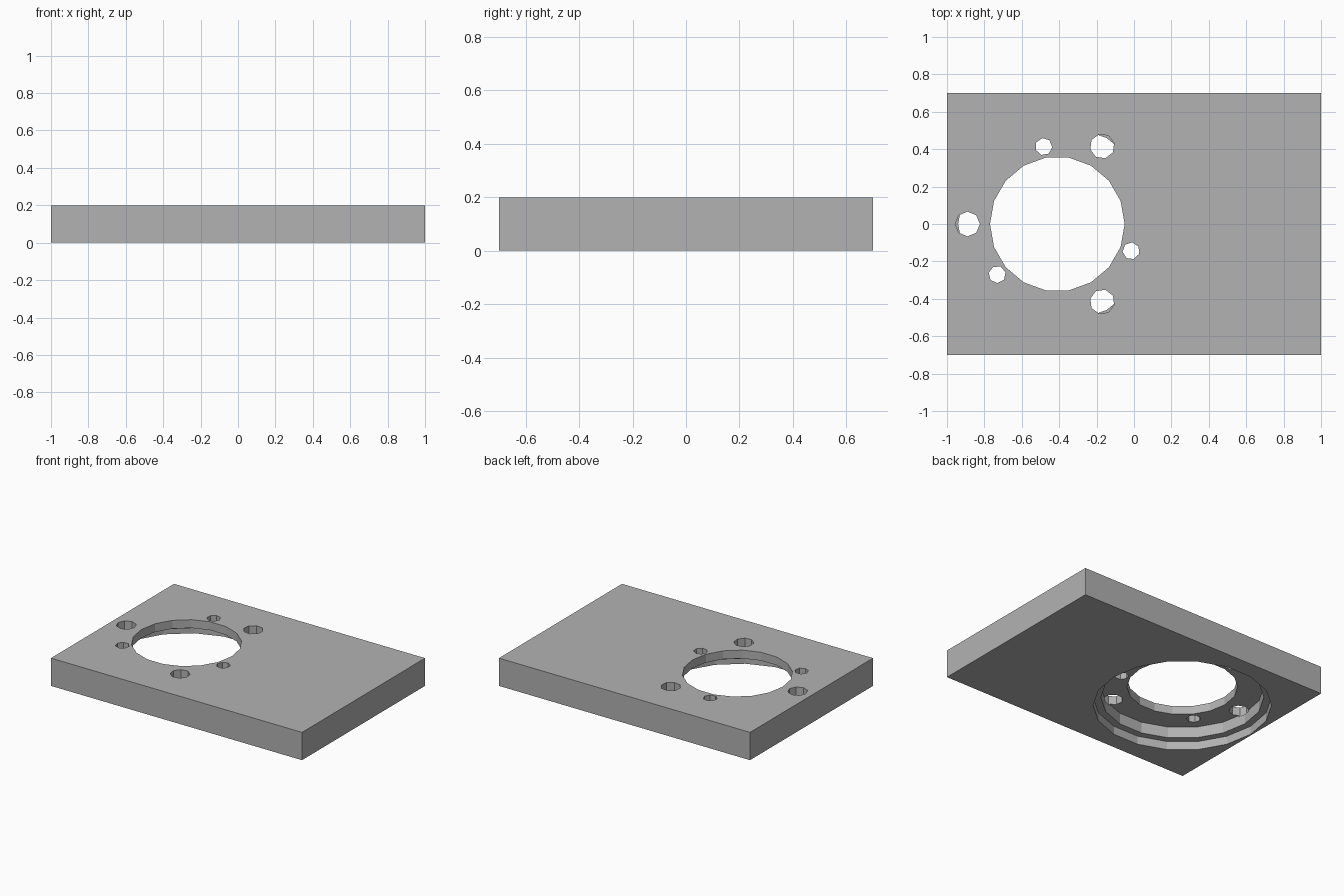
import bpy
import bmesh
from math import cos, sin, pi, radians

default = bpy.data.objects.get("Cube")
if default:
    bpy.data.objects.remove(default, do_unlink=True)

grey = bpy.data.materials.new("plain grey")
grey.use_nodes = True
colour = (0.448, 0.448, 0.448, 1)
grey.diffuse_color = colour
grey.node_tree.nodes["Principled BSDF"].inputs["Base Color"].default_value = colour

BORE_X = -0.41


def make_object(name, bm):
    bmesh.ops.recalc_face_normals(bm, faces=bm.faces)
    mesh = bpy.data.meshes.new(name)
    bm.to_mesh(mesh)
    bm.free()
    mesh.materials.append(grey)
    obj = bpy.data.objects.new(name, mesh)
    bpy.context.collection.objects.link(obj)
    return obj


def turned_cutter(name, profile, x, y, sides, turn=0.0):
    """Solid of stacked rings; profile lists (radius, height) upwards."""
    bm = bmesh.new()
    rings = []
    for r, z in profile:
        angles = [turn + 2 * pi * i / sides for i in range(sides)]
        rings.append([bm.verts.new((x + r * cos(a), y + r * sin(a), z)) for a in angles])
    for low, high in zip(rings, rings[1:]):
        for i in range(sides):
            j = (i + 1) % sides
            bm.faces.new((low[i], low[j], high[j], high[i]))
    bm.faces.new(rings[0][::-1])
    bm.faces.new(rings[-1])
    return make_object(name, bm)


# Flat rectangular plate
bm = bmesh.new()
bmesh.ops.create_cube(bm, size=1)
bmesh.ops.scale(bm, vec=(2, 1.4, 0.2), verts=bm.verts)
bmesh.ops.translate(bm, vec=(0, 0, 0.1), verts=bm.verts)
plate = make_object("mounting_plate", bm)

# Through bore with two wider steps opening underneath
steps = [(0.58, -0.1), (0.58, 0.06), (0.53, 0.06), (0.53, 0.14), (0.36, 0.14), (0.36, 0.3)]
cutters = [turned_cutter("stepped_bore_cutter", steps, BORE_X, 0, 18)]

# Alternating large and small screw holes around the bore
for name, start, distance, radius, sides in (
        ("large_hole_cutter", 60, 0.48, 0.066, 8),
        ("small_hole_cutter", 100, 0.42, 0.046, 7)):
    for k in range(3):
        a = radians(start + 120 * k)
        cutters.append(turned_cutter(name, [(radius, 0.13), (radius, 0.3)],
                                     BORE_X + distance * cos(a), distance * sin(a),
                                     sides, a))

# Cut the openings and keep only the finished plate
for cutter in cutters:
    cut = plate.modifiers.new(cutter.name, 'BOOLEAN')
    cut.operation = 'DIFFERENCE'
    cut.solver = 'EXACT'
    cut.object = cutter
bpy.context.view_layer.update()
finished = bpy.data.meshes.new_from_object(
    plate.evaluated_get(bpy.context.evaluated_depsgraph_get()))
plate.modifiers.clear()
plate.data = finished
finished.materials.clear()
finished.materials.append(grey)
for face in finished.polygons:
    face.material_index = 0
for cutter in cutters:
    bpy.data.objects.remove(cutter, do_unlink=True)
